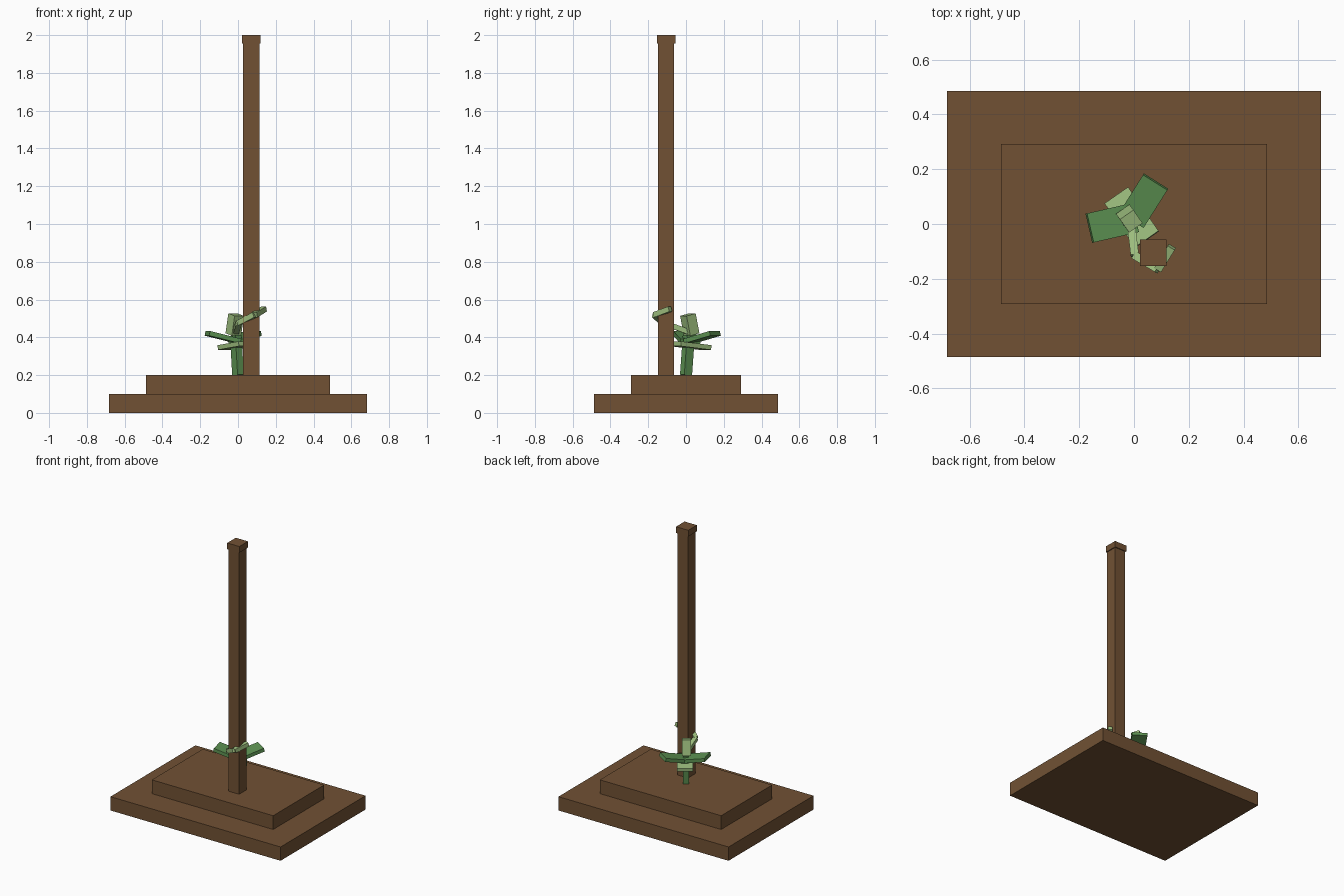
import bpy
from mathutils import Vector, Matrix

cube = bpy.data.objects.get("Cube")
if cube:
    bpy.data.objects.remove(cube, do_unlink=True)


def material(name, color):
    m = bpy.data.materials.new(name)
    m.use_nodes = True
    m.diffuse_color = (*color, 1)
    m.node_tree.nodes["Principled BSDF"].inputs["Base Color"].default_value = (*color, 1)
    return m


BROWN = material("wood brown", (0.165, 0.083, 0.034))
GREEN = material("leaf green", (0.11, 0.29, 0.085))
PALE = material("pale green", (0.34, 0.52, 0.21))


def box(name, matrix, size, mat):
    bpy.ops.mesh.primitive_cube_add(size=1)
    ob = bpy.context.object
    ob.name = name
    ob.data.transform(matrix @ Matrix.Diagonal((*size, 1)))
    ob.data.materials.append(mat)
    return ob


def block(name, x, y, bottom, top, size, mat=BROWN):
    box(name, Matrix.Translation((x, y, (bottom + top) / 2)), (*size, top - bottom), mat)


def beam(name, start, end, width, thick, mat, side=None):
    """Box running from start to end, its width level unless a side is given."""
    a, b = Vector(start), Vector(end)
    along = (b - a).normalized()
    across = Vector(side) if side else along.cross(Vector((0, 0, 1)))
    across = (across - along * across.dot(along)).normalized()
    up = across.cross(along)
    rot = Matrix((across, along, up)).transposed().to_4x4()
    box(name, Matrix.Translation((a + b) / 2) @ rot, (width, (b - a).length, thick), mat)


# Stepped base and capped post
block("base_slab", 0, 0, 0, 0.1, (1.364, 0.973))
block("base_step", 0, 0, 0.1, 0.2, (0.973, 0.584))
block("post", 0.07, -0.105, 0.2, 1.96, (0.085, 0.085))
block("post_cap", 0.07, -0.105, 1.955, 2.0, (0.098, 0.098))

# Stem and bud, turned to face the back corner
SIDE = (0.82, 0.57, 0)
beam("stem", (0.0, 0.0, 0.2), (-0.012, 0.015, 0.41), 0.04, 0.05, GREEN, SIDE)
beam("bud", (-0.025, 0.03, 0.415), (-0.01, 0.01, 0.52), 0.06, 0.06, PALE, SIDE)

# Leaves
beam("right_leaf", (0.003, 0.023, 0.38), (-0.162, -0.015, 0.421), 0.109, 0.025, GREEN)
beam("left_leaf", (-0.008, 0.016, 0.38), (0.079, 0.154, 0.421), 0.105, 0.025, GREEN)
beam("lower_leaf", (0.047, -0.056, 0.366), (-0.064, 0.104, 0.346), 0.105, 0.025, PALE)

# Tendril winding up round the post
turns = [(-0.012, 0.01, 0.43), (0.003, -0.115, 0.475),
         (0.088, -0.165, 0.519), (0.138, -0.084, 0.55)]
for i in range(len(turns) - 1):
    beam(f"tendril_{i + 1}", turns[i], turns[i + 1], 0.03, 0.028, PALE)
